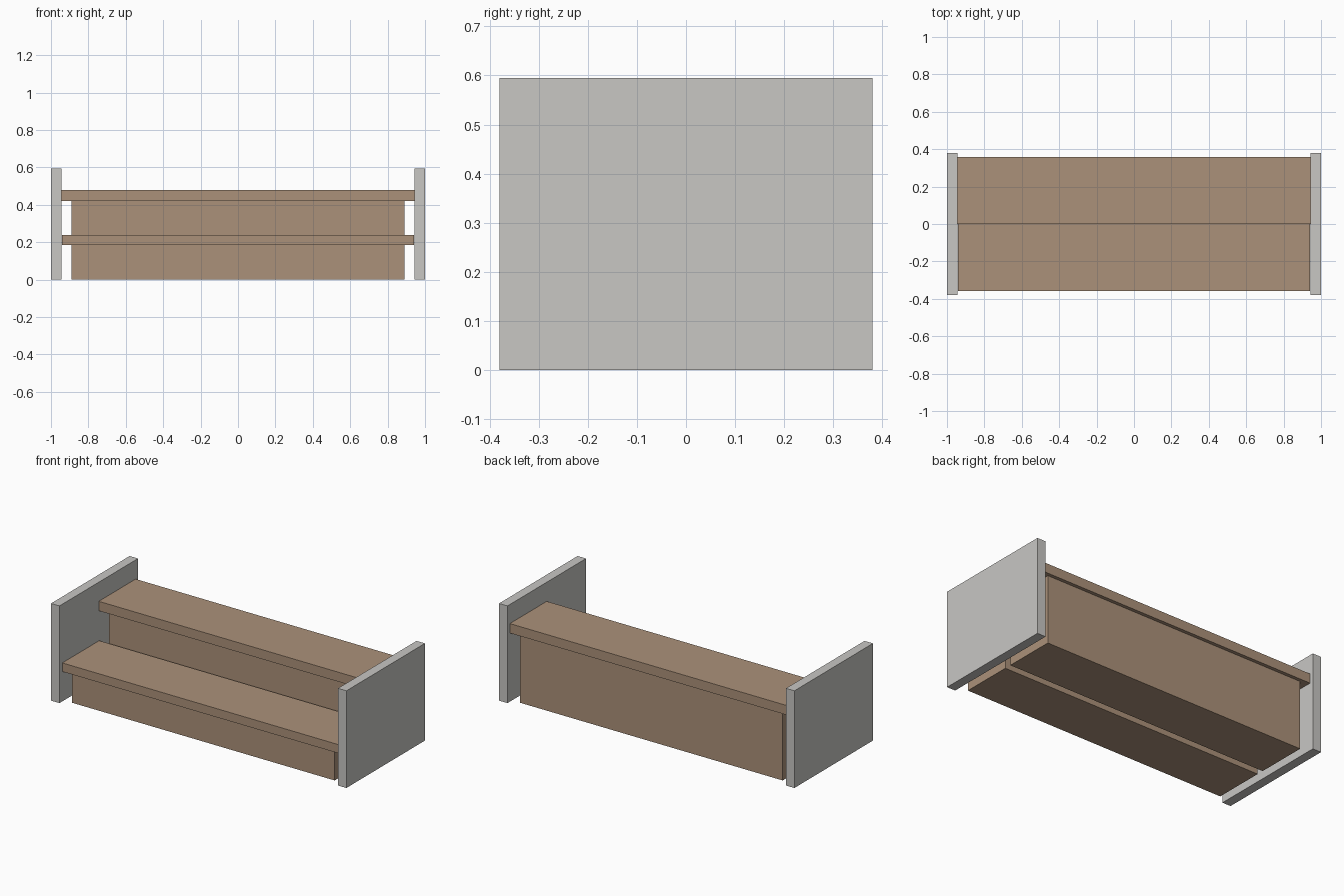
import bpy
import bmesh
from mathutils import Vector

cube = bpy.data.objects.get("Cube")
if cube:
    bpy.data.objects.remove(cube, do_unlink=True)


def make_material(name, rgb):
    mat = bpy.data.materials.new(name)
    mat.use_nodes = True
    colour = (*rgb, 1.0)
    mat.diffuse_color = colour
    mat.node_tree.nodes["Principled BSDF"].inputs["Base Color"].default_value = colour
    return mat


def board(name, x, y, z, mat):
    """Box spanning the given (low, high) ranges."""
    low, high = (Vector(corner) for corner in zip(x, y, z))
    bm = bmesh.new()
    bmesh.ops.create_cube(bm, size=1)
    bmesh.ops.scale(bm, vec=high - low, verts=bm.verts)
    mesh = bpy.data.meshes.new(name)
    bm.to_mesh(mesh)
    bm.free()
    mesh.materials.append(mat)
    obj = bpy.data.objects.new(name, mesh)
    obj.location = (low + high) / 2
    bpy.context.collection.objects.link(obj)
    return obj


wood = make_material("warm wood", (0.41, 0.285, 0.193))
grey = make_material("light grey", (0.58, 0.57, 0.55))

# End panels
for name, side in (("left_panel", 1), ("right_panel", -1)):
    board(name, sorted((side * 0.943, side)), (-0.38, 0.38), (0, 0.595), grey)

# Two steps, each a closed box under an overhanging tread
OVERHANG = 0.021
for name, front, back, under, top, half in (
    ("lower", -0.357, 0, 0.185, 0.238, 0.94),
    ("upper", 0, 0.357, 0.42, 0.478, 0.943),
):
    board(name + "_tread", (-half, half), (front, back), (under, top), wood)
    board(name + "_base", (-0.89, 0.89), (front + OVERHANG, back - OVERHANG), (0, under), wood)
